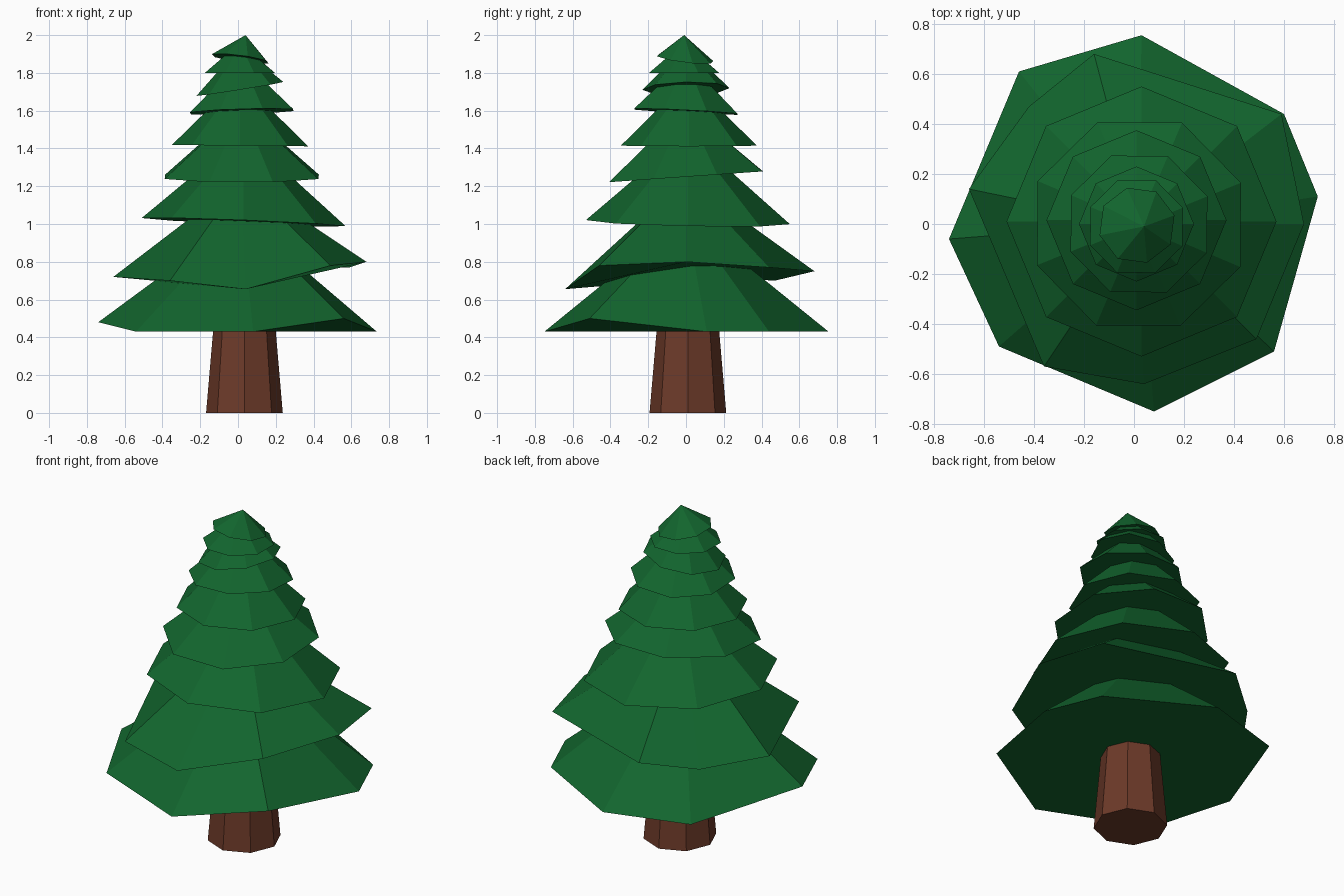
import bpy, bmesh
from math import cos, sin, tau, radians

if "Cube" in bpy.data.objects:
    bpy.data.objects.remove(bpy.data.objects["Cube"])


def material(name, color):
    m = bpy.data.materials.new(name)
    m.diffuse_color = (*color, 1)
    m.use_nodes = True
    m.node_tree.nodes["Principled BSDF"].inputs["Base Color"].default_value = m.diffuse_color
    return m


def add_object(name, bm, mat):
    bmesh.ops.recalc_face_normals(bm, faces=bm.faces)
    me = bpy.data.meshes.new(name)
    bm.to_mesh(me)
    bm.free()
    me.materials.append(mat)
    ob = bpy.data.objects.new(name, me)
    bpy.context.collection.objects.link(ob)


def ring(cx, cy, r, z, rot=0, ax=0, ay=0):
    """Eight points on a circle; ax and ay tilt the ring."""
    pts = []
    for i in range(8):
        a = tau * i / 8 + radians(rot)
        x, y = r * cos(a), r * sin(a)
        pts.append((cx + x, cy + y, z + ax * x + ay * y))
    return pts


def cone(name, rim, apex):
    bm = bmesh.new()
    vs = [bm.verts.new(p) for p in rim]
    tip = bm.verts.new(apex)
    for a, b in zip(vs, vs[1:] + vs[:1]):
        bm.faces.new((a, b, tip))
    bm.faces.new(vs[::-1])
    add_object(name, bm, green)


green = material("needles", (0.006, 0.13, 0.027))
brown = material("bark", (0.15, 0.042, 0.022))

# Tapered trunk
bm = bmesh.new()
low = [bm.verts.new(p) for p in ring(0.034, 0.01, 0.203, 0)]
top = [bm.verts.new(p) for p in ring(0.034, 0.01, 0.16, 0.5)]
for i in range(8):
    j = (i + 1) % 8
    bm.faces.new((low[i], low[j], top[j], top[i]))
bm.faces.new(low[::-1])
bm.faces.new(top)
add_object("trunk", bm, brown)

# Two wide, uneven lower tiers
cone("branch_tier_1",
     [(0.735, 0.11, 0.43), (0.6, 0.44, 0.43), (0.03, 0.755, 0.43), (-0.46, 0.61, 0.43),
      (-0.74, -0.06, 0.48), (-0.54, -0.49, 0.43), (0.08, -0.75, 0.43), (0.56, -0.51, 0.5)],
     (0.02, 0, 1.04))
cone("branch_tier_2",
     [(0.68, 0.0, 0.8), (0.59, 0.44, 0.77), (-0.16, 0.68, 0.75), (-0.42, 0.47, 0.7),
      (-0.66, 0.14, 0.72), (-0.36, -0.57, 0.7), (0.04, -0.64, 0.655), (0.49, -0.46, 0.78)],
     (0.02, 0, 1.24))

# Upper tiers: centre x, y, radius, height, turn, tilt x, tilt y, apex height
tiers = [
    (0.03, 0.01, 0.54, 1.01, 0, -0.04, -0.02, 1.48),
    (0.02, 0.0, 0.44, 1.25, 22, 0.0, 0.07, 1.62),
    (0.01, 0.015, 0.36, 1.415, 0, -0.01, 0.0, 1.77),
    (0.02, 0.0, 0.295, 1.595, 22, 0.03, -0.05, 1.87),
    (0.01, 0.0, 0.23, 1.715, 0, 0.16, 0.02, 1.94),
    (0.01, -0.01, 0.2, 1.8, 22, 0.0, 0.0, 1.96),
    (0.012, -0.005, 0.155, 1.875, 15, -0.13, -0.12, 2.0),
]
for n, (cx, cy, r, z, rot, ax, ay, h) in enumerate(tiers, 3):
    tip = (0.04, -0.01, h) if h == 2.0 else (cx, cy, h)
    cone(f"branch_tier_{n}", ring(cx, cy, r, z, rot, ax, ay), tip)
